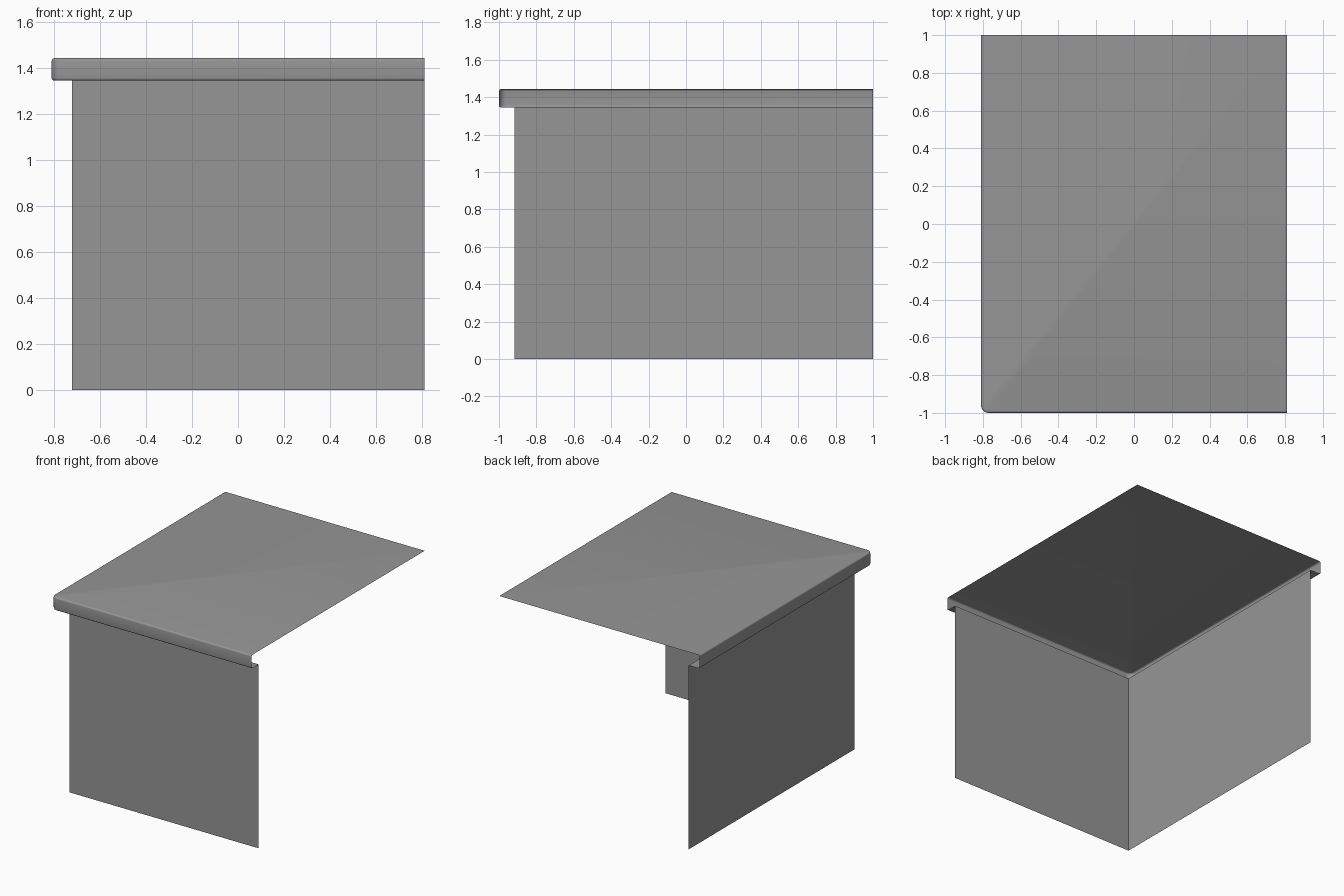
import bpy, bmesh
from math import sin, cos, pi

cube = bpy.data.objects.get("Cube")
if cube:
    bpy.data.objects.remove(cube, do_unlink=True)

# Outer edges of the worktop, and the wall planes set back beneath it
X, Y = 0.81, 1.0
WALL_X, WALL_Y = -0.722, -0.918
TOP, UNDER = 1.443, 1.345
CORNER, ROUND = 0.04, 0.012

grey = bpy.data.materials.new("grey")
grey.use_nodes = True
colour = (0.305, 0.305, 0.305, 1)
grey.diffuse_color = colour
grey.node_tree.nodes["Principled BSDF"].inputs["Base Color"].default_value = colour


def finish(name, bm):
    mesh = bpy.data.meshes.new(name)
    bm.to_mesh(mesh)
    bm.free()
    mesh.materials.append(grey)
    obj = bpy.data.objects.new(name, mesh)
    bpy.context.collection.objects.link(obj)
    bpy.ops.object.select_all(action="DESELECT")
    obj.select_set(True)
    bpy.context.view_layer.objects.active = obj
    bpy.ops.object.shade_smooth_by_angle(angle=pi / 6)
    return obj


def edge_ring(bm, inset, z, steps=6):
    """L-shaped line along the front and side, rounded at their corner."""
    r = CORNER - inset
    pts = [(X, -Y + inset)]
    for i in range(steps + 1):
        a = -pi / 2 - i / steps * pi / 2
        pts.append((-X + CORNER + r * cos(a), -Y + CORNER + r * sin(a)))
    pts.append((-X + inset, Y))
    return [bm.verts.new((x, y, z)) for x, y in pts]


# Worktop: thin sheet with a rounded, turned-down lip, open at the other sides
bm = bmesh.new()
profile = []
for i in range(5):
    a = i / 4 * pi / 2
    profile.append((ROUND * (1 - sin(a)), TOP - ROUND * (1 - cos(a))))
profile += [(inset, TOP + UNDER - z) for inset, z in reversed(profile)]
rings = [edge_ring(bm, inset, z) for inset, z in profile]
bm.faces.new(rings[0][::-1] + [bm.verts.new((X, Y, TOP))])
for upper, lower in zip(rings, rings[1:]):
    for i in range(len(upper) - 1):
        bm.faces.new((upper[i], upper[i + 1], lower[i + 1], lower[i]))

# Return flange from the lip back to the walls
wall_line = [(X, WALL_Y), (WALL_X, WALL_Y), (WALL_X, Y)]
inner = [bm.verts.new((x, y, UNDER)) for x, y in wall_line]
bm.faces.new(rings[-1] + inner[::-1])
bmesh.ops.recalc_face_normals(bm, faces=bm.faces)
bm.faces.ensure_lookup_table()
if bm.faces[0].normal.z < 0:
    bmesh.ops.reverse_faces(bm, faces=bm.faces)
finish("worktop", bm)

# Front and side walls meeting in a sharp corner
bm = bmesh.new()
low, high = [[bm.verts.new((x, y, z)) for x, y in wall_line] for z in (0, UNDER)]
for i in range(2):
    bm.faces.new((low[i], high[i], high[i + 1], low[i + 1]))
finish("cabinet_walls", bm)
